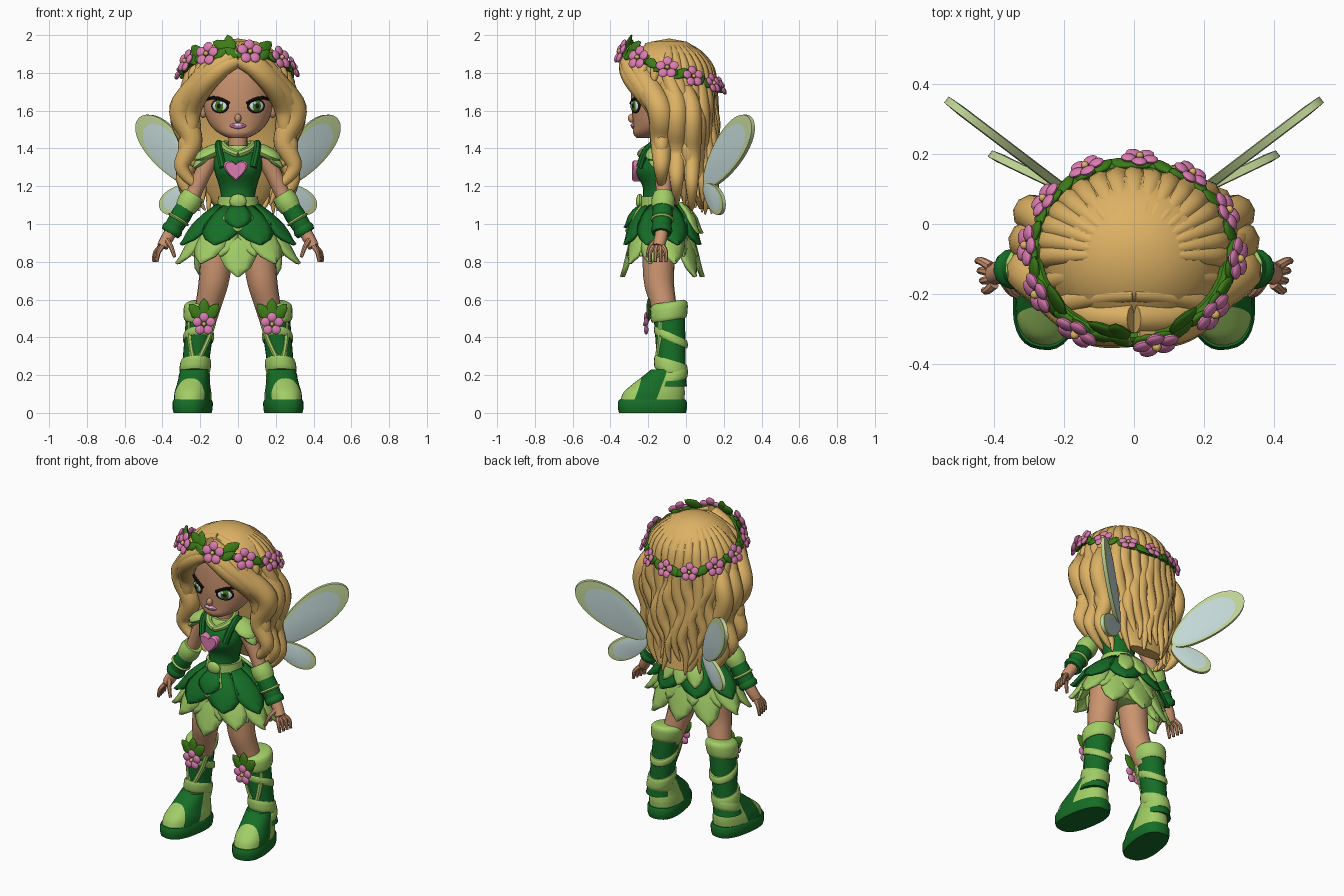
import bpy, bmesh
from math import sin, cos, pi, radians, sqrt
from mathutils import Vector, Matrix

cube = bpy.data.objects.get("Cube")
if cube:
    bpy.data.objects.remove(cube, do_unlink=True)

COLOURS = {"hair_gold": "DCB064", "skin": "CA936F", "deep_green": "1C6D2B", "light_green": "A0CC66",
           "petal_pink": "DB7BB0", "leaf_green": "3F7A1E", "wing_pale": "C2D8D6", "wing_edge": "C0D496",
           "lash_dark": "201A1A", "eye_white": "D8ECEC"}
HAIR, SKIN, DEEP, LIGHT, PINK, LEAF, WING, EDGE, LASH, WHITE = range(len(COLOURS))
MATERIALS = []
for name, code in COLOURS.items():
    material = bpy.data.materials.new(name)
    material.use_nodes = True
    colour = [(channel / 255) ** 2.2 for channel in bytes.fromhex(code)] + [1]
    material.diffuse_color = colour
    material.node_tree.nodes["Principled BSDF"].inputs["Base Color"].default_value = colour
    MATERIALS.append(material)
FRONT = Vector((0, -1, 0))


# Smooth path through points
def spline(points, steps):
    points = [Vector(p) for p in points]
    ext = [points[0], *points, points[-1]]
    out = []
    for a, b, c, d in zip(ext, ext[1:], ext[2:], ext[3:]):
        for k in range(steps):
            t = k / steps
            out.append(b + ((c - a) * t + (a * 2 - b * 5 + c * 4 - d) * t ** 2
                            + (b * 3 - a - c * 3 + d) * t ** 3) / 2)
    return out + [points[-1]]


# Closed skin over a row of rings, with optional separate cap colour
def skin_rings(bm, rings, mat, cap=None):
    loops = [[bm.verts.new(p) for p in ring] for ring in rings]
    n = len(loops[0])
    sides = [bm.faces.new((a[i], a[(i + 1) % n], b[(i + 1) % n], b[i]))
             for a, b in zip(loops, loops[1:]) for i in range(n)]
    ends = [bm.faces.new(loops[0][::-1]), bm.faces.new(loops[-1])]
    for face in sides + ends:
        face.material_index = mat(face.calc_center_median()) if callable(mat) else mat
    if cap is not None:
        for face in ends:
            face.material_index = cap


def circle(count):
    return [2 * pi * i / count for i in range(count)]


# Upright body from (height, depth, half width, half depth) rows
def loft(bm, rows, mat, sides=24, steps=3, power=1, tilt=0, base=0, lean=0):
    def bend(c):
        return abs(c) ** power * (1 if c > 0 else -1)
    skin_rings(bm, [[(base + lean * z + rx * bend(cos(a)), y + ry * bend(sin(a)), z + tilt * ry * sin(a))
                     for a in circle(sides)] for z, y, rx, ry in spline(rows, steps)], mat)


# Round limb, strand or strap along a path
def tube(bm, points, radius, mat, sides=8, steps=4):
    path = spline(points, steps)
    last = len(path) - 1
    u, rings = Vector((.3, .9, .2)), []
    for i, p in enumerate(path):
        along = (path[min(i + 1, last)] - path[max(i - 1, 0)]).normalized()
        u = (u - along * u.dot(along)).normalized()
        w = along.cross(u)
        r = radius(i / last) if callable(radius) else radius
        rings.append([p + (u * cos(a) + w * sin(a)) * r for a in circle(sides)])
    skin_rings(bm, rings, mat)


def place(loc, normal, size=(1, 1, 1), roll=0):
    turn = Vector(normal).to_track_quat('Z', 'Y').to_matrix().to_4x4()
    return Matrix.Translation(loc) @ turn @ Matrix.Rotation(roll, 4, 'Z') @ Matrix.Diagonal((*size, 1))


def ball(bm, matrix, mat, point=0, sides=12):
    verts = bmesh.ops.create_uvsphere(bm, u_segments=sides, v_segments=8, radius=1)["verts"]
    for v in verts:
        v.co.x *= 1 - point * v.co.y ** 2
        v.co = matrix @ v.co
    for face in {f for v in verts for f in v.link_faces}:
        face.material_index = mat


def leaf(bm, loc, normal, length, roll):
    ball(bm, place(loc, normal, (length * .58, length, .012), roll), LEAF, point=.5, sides=8)


def flower(bm, loc, normal, r):
    base = place(loc, normal)
    for a in circle(5):
        spot = Matrix.Rotation(a, 4, 'Z') @ Matrix.Translation((0, r * .62, r * .1))
        ball(bm, base @ spot @ Matrix.Diagonal((r * .42, r * .42, r * .2, 1)), PINK)
    ball(bm, base @ Matrix.Translation((0, 0, r * .2)) @ Matrix.Scale(r * .2, 4), HAIR)


def finish(bm, name, mirror=False, thick=0, angle=40):
    if not thick:
        bmesh.ops.recalc_face_normals(bm, faces=bm.faces)
    used = sorted({face.material_index for face in bm.faces})
    for face in bm.faces:
        face.material_index = used.index(face.material_index)
    mesh = bpy.data.meshes.new(name)
    bm.to_mesh(mesh)
    bm.free()
    for index in used:
        mesh.materials.append(MATERIALS[index])
    ob = bpy.data.objects.new(name, mesh)
    bpy.context.collection.objects.link(ob)
    bpy.ops.object.select_all(action='DESELECT')
    ob.select_set(True)
    bpy.context.view_layer.objects.active = ob
    bpy.ops.object.shade_smooth_by_angle(angle=radians(angle))
    if thick:
        solid = ob.modifiers.new("thickness", 'SOLIDIFY')
        solid.thickness, solid.offset = thick, 0
    if mirror:
        ob.modifiers.new("mirror", 'MIRROR')


# Head, nose, neck and ears
bm = bmesh.new()
loft(bm, [(1.455, -.22, .05, .04), (1.48, -.19, .1, .09), (1.52, -.16, .145, .12), (1.58, -.14, .175, .145),
          (1.65, -.13, .187, .16), (1.8, -.12, .18, .165), (1.87, -.12, .13, .13)], SKIN, sides=32)
tube(bm, [(0, -.14, 1.34), (0, -.14, 1.52)], .05, SKIN, sides=16)
ball(bm, place((0, -.286, 1.56), FRONT, (.018, .024, .022)), SKIN)
for s in (1, -1):
    ball(bm, place((s * .185, -.14, 1.6), (s, -.5, 0), (.025, .04, .02)), SKIN)
finish(bm, "head")


# Eyes and lashes
def face_spot(x, z, lift=.006):
    y = -.16 * sqrt(1 - (x / .185) ** 2)
    out = Vector((x / .185 ** 2, y / .16 ** 2, 0)).normalized()
    return Vector((x, y - .13, z)) + out * lift, out


bm = bmesh.new()
spot, out = face_spot(.095, 1.625, 0)
for mat, w, h, d in ((LASH, .054, .039, .01), (WHITE, .048, .034, .013), (LEAF, .033, .035, .016), (LASH, .022, .025, .018)):
    ball(bm, place(spot, out, (w, h, d)), mat, sides=20)
ball(bm, place(face_spot(.083, 1.64, .014)[0], out, (.009, .01, .004)), WHITE)
tube(bm, [face_spot(.045 + .031 * k, 1.638 + .03 * sin(k * .6))[0] for k in range(5)], .009, LASH)
finish(bm, "eye", mirror=True)

# Mouth
bm = bmesh.new()
ball(bm, place((0, -.279, 1.52), FRONT, (.045, .017, .012)), PINK, point=.4)
ball(bm, place((0, -.284, 1.523), FRONT, (.032, .007, .01)), WHITE)
finish(bm, "mouth")

# Hair cap, cut open in front of the face, and the mass behind the neck
bm = bmesh.new()
ball(bm, Matrix.Translation((0, -.09, 1.76)) @ Matrix.Diagonal((.265, .245, .222, 1)), HAIR, sides=32)
bmesh.ops.bisect_plane(bm, geom=bm.verts[:] + bm.edges[:] + bm.faces[:], plane_co=(0, -.33, 1.86),
                       plane_no=(0, -.85, -.54), clear_outer=True)
loft(bm, [(1.72, -.01, .25, .14), (1.5, .03, .25, .1), (1.3, .05, .24, .08), (1.08, .11, .12, .04)], HAIR)
finish(bm, "hair_base", angle=60)

# Wavy strands over the crown and down the back
bm = bmesh.new()
count = 17
for i in range(count):
    a = pi * i / (count - 1)
    points = [(.25 * sin(p) * cos(a), -.09 + .215 * sin(p) * sin(a), 1.76 + .2 * cos(p)) for p in (.14, .6, 1.1, 1.5)]
    for k in range(1, 7):
        t = k / 6
        wave = .022 * sin(k * 1.9 + i * 1.3)
        points.append((.27 * (1 - .3 * t * t) * cos(a) + wave, -.06 + .06 * t + .18 * (1 - .15 * t) * sin(a) + wave * .4,
                       1.74 - t * (.64 + .05 * sin(i * 2))))
    tube(bm, points, lambda t: .004 + .04 * abs(sin(pi * t)) ** .8, HAIR)
finish(bm, "back_strands", angle=60)


# Swept locks that part in the middle and fall in waves beside the face
def lock(bm, top, bottom, front, back, width, rate, wave, thickness):
    points = []
    for k in range(13):
        t = k / 12
        sweep = sin(pi / 2 * min(1, t * rate)) ** .75
        x = width * sweep * (1 - wave * 4 * t ** 3) + wave * t * cos(15 * (t - .42))
        points.append((x, front + (back - front) * sweep ** 3, top + (bottom - top) * t))
    tube(bm, points, lambda t: .004 + thickness * abs(sin(pi * (.15 + .85 * t))) ** .6, HAIR, sides=10, steps=3)


bm = bmesh.new()
lock(bm, 1.87, 1.42, -.315, -.15, .25, 1.5, 0, .055)
lock(bm, 1.9, 1.3, -.31, -.13, .275, 1.7, .03, .055)
lock(bm, 1.92, 1.18, -.27, -.13, .29, 2, .05, .062)
lock(bm, 1.91, 1.1, -.15, -.05, .285, 2.6, .05, .055)
lock(bm, 1.9, 1.07, -.08, .03, .28, 2.6, .04, .05)
lock(bm, 1.94, 1.76, -.2, -.24, .22, 1, 0, .03)
lock(bm, 1.95, 1.75, -.13, -.17, .25, 1, 0, .03)
finish(bm, "front_locks", mirror=True, angle=60)


# Flower crown: vine, leaves and blossoms on a tilted ring
def crown(a):
    y = -.08 + .243 * sin(a)
    return Vector((.275 * cos(a) - .005, y, 1.78 - .38 * y)), Vector((cos(a), sin(a), .4))


bm = bmesh.new()
tube(bm, [crown(a)[0] for a in circle(18) + [0]], .018, LEAF, steps=2)
for i, a in enumerate(circle(30)):
    loc, out = crown(a)
    leaf(bm, loc + out * .012, out, .048, pi / 2 + (.6 if i % 2 else -.6))
for deg, roll in ((-98, .25), (-106, 1.2), (-58, -1), (-142, 1)):
    loc, out = crown(radians(deg))
    leaf(bm, loc + Vector((0, .01, .045)), out, .062, roll)
for deg in (-122, -77, -40, *range(-4, 215, 30)):
    loc, out = crown(radians(deg))
    flower(bm, loc + out * .024, out, .06 - .007 * out.y)
finish(bm, "flower_crown")

# Bodice, belt, buckle, straps, collar and shoulder caps
bm = bmesh.new()
loft(bm, [(1.06, -.14, .11, .1), (1.13, -.14, .09, .09), (1.2, -.14, .1, .09), (1.28, -.15, .125, .12),
          (1.34, -.14, .13, .11), (1.38, -.14, .115, .085), (1.415, -.14, .07, .065)],
     lambda c: LIGHT if c.z > 1.38 else DEEP)
loft(bm, [(1.09, -.14, .112, .104), (1.145, -.14, .105, .1)], LIGHT)
ball(bm, place((0, -.245, 1.12), FRONT, (.046, .04, .02)), LIGHT)
for s in (1, -1):
    tube(bm, [(s * .08, -.245, 1.3), (s * .1, -.21, 1.39), (s * .1, -.14, 1.425), (s * .09, -.06, 1.33)], .02, DEEP)
    tube(bm, [(0, -.24, 1.37), (s * .05, -.22, 1.39), (s * .08, -.16, 1.42), (s * .04, -.08, 1.42)], .02, LIGHT)
    ball(bm, place((s * .15, -.145, 1.38), (s * .45, -.2, 1), (.068, .09, .032)), LIGHT)
    ball(bm, place((s * .18, -.15, 1.35), (s * .9, -.2, 1), (.05, .08, .022)), LIGHT, point=.4)
finish(bm, "bodice")

# Heart on the chest
bm = bmesh.new()
heart = [(.064 * sin(a) ** 3, .053 * cos(a) - .02 * cos(2 * a) - .008 * cos(3 * a)) for a in circle(32)]
skin_rings(bm, [[(x * k - .012, y, 1.29 + z * k) for x, z in heart] for y, k in ((-.22, 1), (-.277, 1), (-.286, .85))], PINK)
finish(bm, "heart")


# Layered petal skirt
def petal(bm, deg, half, waist, hem, mat):
    rows = []
    for t, w in ((0, .75), (.25, .92), (.5, 1), (.7, .9), (.87, .55), (1, .03)):
        row = []
        for c in (-1, -.5, 0, .5, 1):
            a = radians(deg + c * w * half)
            rx, ry, z = Vector(waist).lerp(Vector(hem), t)
            swell = 1 + .25 * sin(pi * t) * (1 - t) + .06 * (1 - abs(c)) * t
            row.append(bm.verts.new((rx * swell * cos(a), -.125 + ry * swell * sin(a), z)))
        rows.append(row)
    for p, q in zip(rows, rows[1:]):
        for i in range(4):
            bm.faces.new((p[i], q[i], q[i + 1], p[i + 1])).material_index = mat


bm = bmesh.new()
for i in range(10):
    petal(bm, 36 * i - 90, 23, (.1, .09, 1.08), (.325, .205, .72 if i in (0, 4, 5, 6) else .79), LIGHT)
    petal(bm, 36 * i - 72, 18, (.1, .09, 1.07), (.28, .185, .83), LIGHT)
finish(bm, "light_skirt", thick=.016)
bm = bmesh.new()
for i in range(8):
    petal(bm, 45 * i + 22.5, 25, (.11, .1, 1.1), (.31, .205, .89), DEEP)
petal(bm, -90, 25, (.112, .108, 1.1), (.22, .18, .96), LIGHT)
petal(bm, -90, 21, (.118, .114, 1.1), (.23, .188, .98), DEEP)
for deg in (65, 90, 115):
    petal(bm, deg, 14, (.12, .11, 1.11), (.25, .2, .95), LIGHT)
finish(bm, "dark_overskirt", thick=.016)

# Hips
bm = bmesh.new()
loft(bm, [(.84, -.13, .1, .08), (.9, -.13, .17, .115), (1.08, -.13, .1, .09)], LIGHT)
finish(bm, "hips")

# Legs
bm = bmesh.new()
tube(bm, [(.1, -.14, .95), (.125, -.145, .72), (.15, -.125, .6), (.18, -.1, .48)], lambda t: .092 - .032 * t, SKIN, sides=16)
finish(bm, "leg", mirror=True)

# Arms and hands
elbow, wrist, palm = Vector((.25, -.12, 1.13)), Vector((.36, -.13, .95)), Vector((.4, -.145, .88))
bm = bmesh.new()
tube(bm, [(.14, -.13, 1.36), (.2, -.12, 1.24), elbow, wrist, palm], lambda t: .048 - .018 * t, SKIN, sides=12)
for k in range(4):
    spread = Vector((.006 * k, .028 * k - .045, 0))
    tube(bm, [palm + spread * .6, palm + spread + Vector((.02, 0, -.03)), palm + spread + Vector((.03, 0, -.08))],
         lambda t: .015 - .006 * t, SKIN)
tube(bm, [(.38, -.15, .92), (.355, -.19, .88), (.335, -.205, .825)], lambda t: .016 - .007 * t, SKIN)
finish(bm, "arm", mirror=True)

# Bracers with a light elbow cuff and trim
bm = bmesh.new()
for start, end, r, mat in ((0, .95, .055, DEEP), (-.15, .27, .064, LIGHT), (.55, .63, .063, LIGHT), (.8, 1, .058, DEEP)):
    tube(bm, [elbow.lerp(wrist, start), elbow.lerp(wrist, end)], lambda t: r - .008 * abs(2 * t - 1), mat, sides=14)
finish(bm, "bracer", mirror=True)

# Shoes with a dark instep band and sole, turned outwards
bm = bmesh.new()
loft(bm, [(.07, -.18, .095, .17), (.11, -.17, .093, .163), (.15, -.15, .085, .138), (.19, -.125, .08, .11),
          (.23, -.1, .074, .085)], LIGHT, sides=32, power=.85)
band = (-.265, -.15)
for y in band:
    bmesh.ops.bisect_plane(bm, geom=bm.verts[:] + bm.edges[:] + bm.faces[:], plane_co=(0, y, .13), plane_no=(0, 1, -.4))
for face in bm.faces:
    c = face.calc_center_median()
    face.material_index = DEEP if band[0] < c.y - .4 * (c.z - .13) < band[1] else LIGHT
loft(bm, [(0, -.18, .095, .178), (.02, -.18, .1, .183), (.055, -.18, .101, .184), (.07, -.18, .095, .176)],
     DEEP, sides=32, steps=1, power=.8)
bm.transform(Matrix.Translation((.212, 0, 0)) @ Matrix.Rotation(radians(9), 4, 'Z'))
finish(bm, "shoe", mirror=True)

# Boot shafts with cuff, straps, shin trim, leaves and blossom
bm = bmesh.new()
slant = {"base": .253, "lean": -.11}
loft(bm, [(.14, -.085, .085, .09), (.22, -.08, .073, .078), (.32, -.08, .072, .077), (.55, -.09, .08, .085)], DEEP, **slant)
loft(bm, [(.49, -.09, .082, .088), (.51, -.09, .092, .097), (.57, -.09, .094, .098), (.588, -.09, .07, .075)], LIGHT, tilt=.15, **slant)
for z, high, tilt in ((.245, .035, -.3), (.19, .028, .25), (.4, .022, -.45)):
    loft(bm, [(z + high * k, -.08, .087 - .01 * abs(k), .094 - .01 * abs(k)) for k in (-1, -.5, .5, 1)], LIGHT, tilt=tilt, **slant)
for s in (1, -1):
    tube(bm, [(.19 + s * .06, -.13, .48), (.205 + s * .05, -.136, .4), (.22 + s * .02, -.148, .3)], .016, LIGHT)
for roll in (-.75, 0, .75):
    leaf(bm, (.18 - .055 * sin(roll), -.198, .49 + .055 * cos(roll)), FRONT, .062, roll)
flower(bm, (.18, -.205, .47), FRONT, .06)
finish(bm, "boot", mirror=True)

# Teardrop wings, each with a rim that widens to the tip
for name, slope, half, root, tip in (("upper_wing", .76, .095, (.21, 1.2), (.515, 1.565)),
                                     ("lower_wing", .48, .065, (.2, 1.2), (.405, 1.075))):
    bm = bmesh.new()
    root, tip = Vector(root), Vector(tip)
    side = (tip - root).orthogonal().normalized() * half
    outline = [root.lerp(tip, (1 - cos(a)) / 2) + side * sin(a) * (1 - .2 * cos(a)) for a in circle(40)]
    middle = root.lerp(tip, .2)
    rings = []
    for grow, depth in ((.84, -.014), (1, -.011), (1, .011), (.84, .014)):
        flat = [middle + (p - middle) * grow for p in outline]
        rings.append([(x - depth * .6, .1 + (x - .2) * slope + depth * .8, z) for x, z in flat])
    skin_rings(bm, rings, EDGE, cap=WING)
    finish(bm, name, mirror=True)
